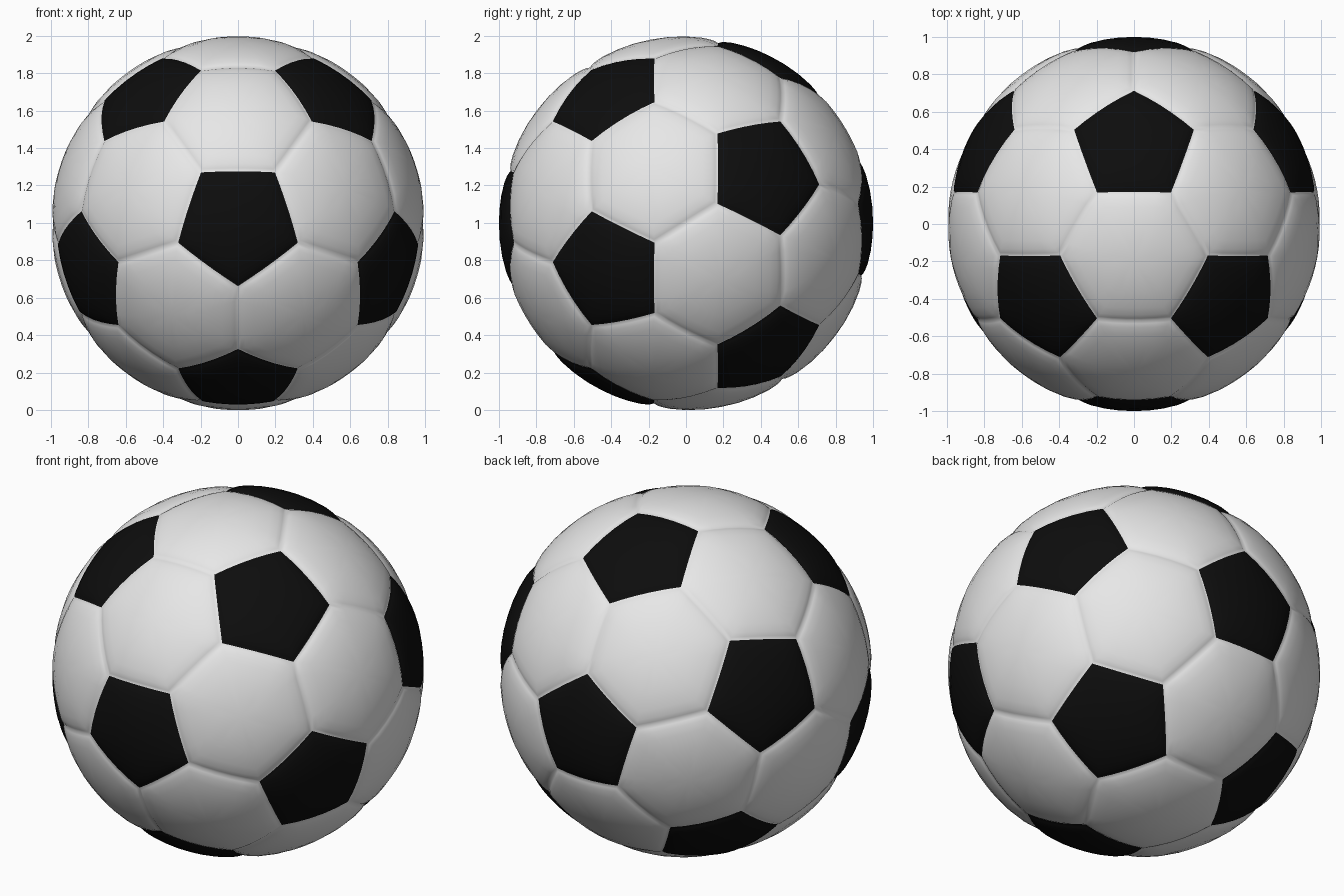
import bpy, bmesh, math
from mathutils import Vector
from itertools import combinations

if "Cube" in bpy.data.objects:
    bpy.data.objects.remove(bpy.data.objects["Cube"])


def material(name, rgb):
    m = bpy.data.materials.new(name)
    m.diffuse_color = (*rgb, 1)
    m.use_nodes = True
    m.node_tree.nodes["Principled BSDF"].inputs["Base Color"].default_value = m.diffuse_color
    return m


# Icosahedron directions: one pole at the front, one at the back, two rings of five
TILT = math.atan(2)
poles = [Vector((0, -1, 0))]
for i in range(5):
    a = math.radians(72 * i)
    poles.append(Vector((math.sin(TILT) * math.sin(a), -math.cos(TILT), -math.sin(TILT) * math.cos(a))))
poles += [-p for p in poles]


def near(a, b):
    return 0.1 < (a - b).length < 1.2


# Panel outlines of the truncated icosahedron
panels = []
for p in poles:
    panels.append((p, [(2 * p + q) / 3 for q in poles if near(p, q)]))
for a, b, c in combinations(poles, 3):
    if near(a, b) and near(b, c) and near(a, c):
        panels.append((a + b + c, [(2 * p + q) / 3 for p in (a, b, c) for q in (a, b, c) if p is not q]))

# Cushion profile: fraction of the way to the seam, radius
PROFILE = [(0.25, 1.0), (0.5, 0.999), (0.75, 0.996), (0.88, 0.991), (0.95, 0.986), (1.0, 0.979)]
EDGE_STEPS = 5

bm = bmesh.new()
for axis, corners in panels:
    axis = axis.normalized()
    centre = sum(corners, Vector()) / len(corners)
    # sort corners counter-clockwise about the panel axis
    u = (corners[0] - centre).normalized()
    v = axis.cross(u)
    corners.sort(key=lambda c: math.atan2((c - centre).dot(v), (c - centre).dot(u)))
    n = len(corners)
    outline = [corners[i].lerp(corners[(i + 1) % n], s / EDGE_STEPS)
               for i in range(n) for s in range(EDGE_STEPS)]
    rings = [[bm.verts.new(centre.lerp(p, t).normalized() * r) for p in outline] for t, r in PROFILE]
    middle = bm.verts.new(axis)
    faces = []
    for i in range(len(outline)):
        j = (i + 1) % len(outline)
        faces.append(bm.faces.new((middle, rings[0][i], rings[0][j])))
        for inner, outer in zip(rings, rings[1:]):
            faces.append(bm.faces.new((inner[i], outer[i], outer[j], inner[j])))
    for f in faces:
        f.smooth = True
        f.material_index = 1 if n == 5 else 0

# Join panels along the seams and stand the ball on the ground
bmesh.ops.remove_doubles(bm, verts=bm.verts, dist=0.0005)
bmesh.ops.translate(bm, verts=bm.verts, vec=(0, 0, 0.998))

mesh = bpy.data.meshes.new("ball")
bm.to_mesh(mesh)
bm.free()
mesh.materials.append(material("white leather", (0.8, 0.8, 0.8)))
mesh.materials.append(material("black leather", (0.004, 0.004, 0.004)))
ball = bpy.data.objects.new("ball", mesh)
bpy.context.collection.objects.link(ball)
